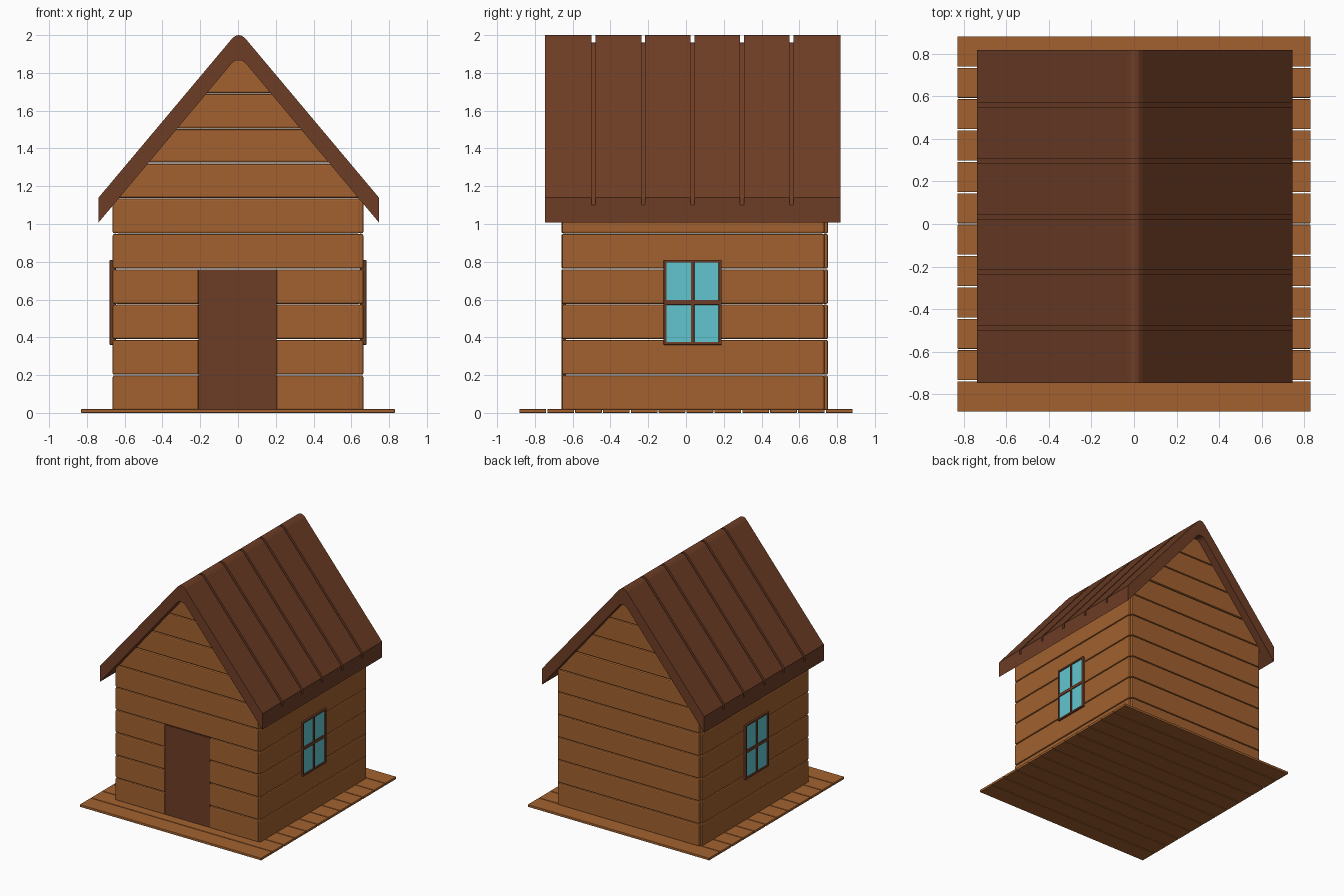
import bpy, bmesh

if "Cube" in bpy.data.objects:
    bpy.data.objects.remove(bpy.data.objects["Cube"])

def material(name, rgb):
    m = bpy.data.materials.new(name)
    m.diffuse_color = (*rgb, 1)
    m.use_nodes = True
    m.node_tree.nodes["Principled BSDF"].inputs["Base Color"].default_value = m.diffuse_color
    return m

WOOD = material("plank_wood", (0.36, 0.12, 0.028))
DARK = material("dark_wood", (0.155, 0.047, 0.019))
GLASS = material("window_glass", (0.12, 0.56, 0.63))

def finish(name, bm, mat, bevel=0.0):
    bmesh.ops.recalc_face_normals(bm, faces=bm.faces[:])
    me = bpy.data.meshes.new(name)
    bm.to_mesh(me)
    bm.free()
    me.materials.append(mat)
    ob = bpy.data.objects.new(name, me)
    bpy.context.collection.objects.link(ob)
    if bevel:
        mod = ob.modifiers.new("bevel", 'BEVEL')
        mod.width, mod.segments = bevel, 2
    return ob

def loft(bm, rings):
    """Closed solid through matching rings of points."""
    vs = [[bm.verts.new(p) for p in r] for r in rings]
    n = len(vs[0])
    for a, b in zip(vs, vs[1:]):
        for i in range(n):
            j = (i + 1) % n
            bm.faces.new((a[i], a[j], b[j], b[i]))
    bm.faces.new(vs[0])
    bm.faces.new(vs[-1])

def prism(bm, profile, y0, y1):
    loft(bm, [[(x, y, z) for x, z in profile] for y in (y0, y1)])

def box(bm, x0, x1, y0, y1, z0, z1):
    prism(bm, [(x0, z0), (x1, z0), (x1, z1), (x0, z1)], y0, y1)

# Floor: twelve boards running across
bm = bmesh.new()
step = 1.77 / 12
for i in range(12):
    y = -0.885 + i * step
    box(bm, -0.83, 0.83, y + 0.003, y + step - 0.003, 0, 0.02)
finish("floor_boards", bm, WOOD, 0.003)

# Wall rows
ROWS = [0.012, 0.2, 0.388, 0.575, 0.762, 0.949, 1.136, 1.321, 1.504, 1.69, 1.87]
GAP = 0.002
def half(z):
    return min(0.648, (1.91 - z) / 1.195)

def gable_wall(name, y0, y1, door):
    bm = bmesh.new()
    for i, (a, b) in enumerate(zip(ROWS, ROWS[1:])):
        a, b = a + GAP, b - GAP
        if i == 7:
            a += 0.003
        if door and i < 4:
            box(bm, -0.648, -0.208, y0, y1, a, b)
            box(bm, 0.203, 0.648, y0, y1, a, b)
        else:
            prism(bm, [(-half(a), a), (half(a), a), (half(b), b), (-half(b), b)], y0, y1)
    finish(name, bm, WOOD, 0.009)

gable_wall("front_wall", -0.66, -0.63, True)
gable_wall("back_wall", 0.722, 0.752, False)

# Side walls and windows
Y0, Y1, Z0, Z1, YM, ZM = -0.118, 0.188, 0.36, 0.81, 0.035, 0.585
for side, s in (("left", -1), ("right", 1)):
    xs = lambda a, b: sorted((s * a, s * b))
    bm = bmesh.new()
    for a, b in zip(ROWS[:6], ROWS[1:7]):
        box(bm, *xs(0.636, 0.664), -0.657, 0.732, a + GAP, b - GAP)
    finish(side + "_wall", bm, WOOD, 0.009)

    bm = bmesh.new()
    fx = xs(0.645, 0.679)
    box(bm, *fx, Y0, Y0 + 0.015, Z0, Z1)
    box(bm, *fx, Y1 - 0.015, Y1, Z0, Z1)
    box(bm, *fx, Y0 + 0.01, Y1 - 0.01, Z0, Z0 + 0.015)
    box(bm, *fx, Y0 + 0.01, Y1 - 0.01, Z1 - 0.015, Z1)
    fx = xs(0.645, 0.677)
    box(bm, *fx, YM - 0.009, YM + 0.009, Z0 + 0.01, Z1 - 0.01)
    box(bm, *fx, Y0 + 0.01, Y1 - 0.01, ZM - 0.013, ZM + 0.013)
    finish(side + "_window_frame", bm, DARK, 0.003)

    bm = bmesh.new()
    box(bm, *xs(0.65, 0.67), Y0 + 0.01, Y1 - 0.01, Z0 + 0.01, Z1 - 0.01)
    finish(side + "_window_glass", bm, GLASS)

# Door, flush in the front wall
bm = bmesh.new()
box(bm, -0.209, 0.204, -0.658, -0.635, 0.015, 0.76)
finish("door", bm, DARK)

# Roof: bent slab with five grooves running over the ridge
def roof_ring(y, drop):
    right = [(0.742, 1.14 - drop), (0.036, 1.981 - drop), (0.018, 1.996 - drop)]
    under = [(0.742, 1.008), (0.036, 1.852), (0.018, 1.864)]
    top = right + [(0, 2.0 - drop)] + [(-x, z) for x, z in reversed(right)]
    low = [(-x, z) for x, z in under] + [(0, 1.867)] + under[::-1]
    return [(x + 0.004, y, z) for x, z in top + low]

rings = [roof_ring(-0.747, 0)]
for y in (-0.49, -0.226, 0.034, 0.296, 0.558):
    a, b = y - 0.01, y + 0.01
    rings += [roof_ring(a, 0), roof_ring(a, 0.04), roof_ring(b, 0.04), roof_ring(b, 0)]
rings.append(roof_ring(0.817, 0))
bm = bmesh.new()
loft(bm, rings)
bmesh.ops.remove_doubles(bm, verts=bm.verts[:], dist=1e-5)
bmesh.ops.dissolve_degenerate(bm, edges=bm.edges[:], dist=1e-5)
finish("roof", bm, DARK)
